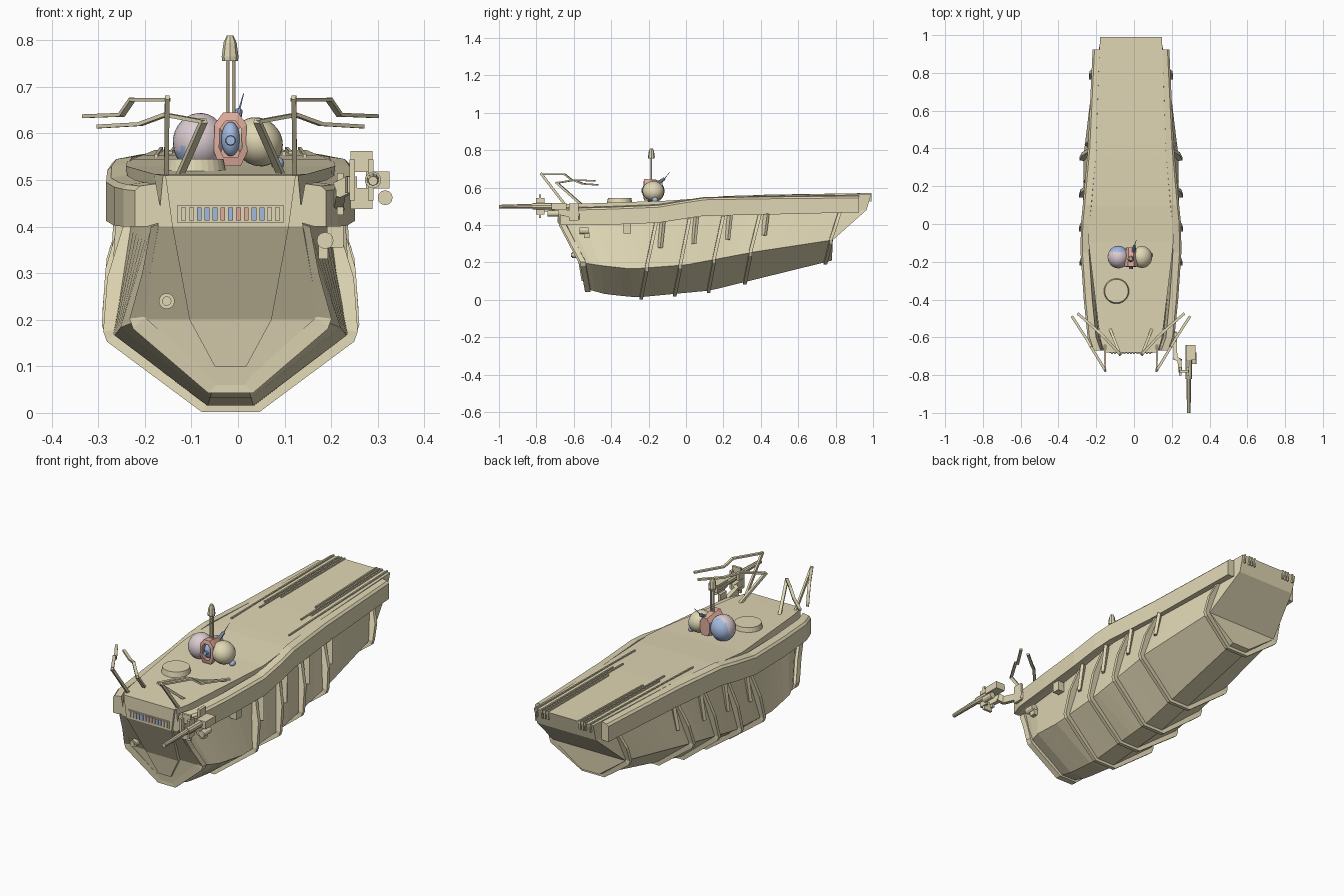
import bpy, bmesh, math
from mathutils import Vector, Matrix

if "Cube" in bpy.data.objects:
    bpy.data.objects.remove(bpy.data.objects["Cube"])

CX = -0.016  # hull centre line


def mat(name, r, g, b):
    m = bpy.data.materials.new(name)
    m.diffuse_color = (r, g, b, 1)
    m.use_nodes = True
    m.node_tree.nodes["Principled BSDF"].inputs["Base Color"].default_value = m.diffuse_color
    return m


KHAKI = mat("khaki", 0.75, 0.68, 0.46)
LILAC = mat("pale lilac", 0.72, 0.61, 0.64)
BLUE = mat("soft blue", 0.36, 0.49, 0.74)
SALMON = mat("salmon", 0.75, 0.42, 0.34)


def finish(name, bm, *mats, smooth=False):
    bmesh.ops.recalc_face_normals(bm, faces=bm.faces)
    me = bpy.data.meshes.new(name)
    bm.to_mesh(me)
    bm.free()
    for m in mats or (KHAKI,):
        me.materials.append(m)
    ob = bpy.data.objects.new(name, me)
    bpy.context.collection.objects.link(ob)
    for p in me.polygons:
        p.use_smooth = smooth
    return ob


def loft(name, rings, m=KHAKI, caps=True):
    bm = bmesh.new()
    vs = [[bm.verts.new(p) for p in r] for r in rings]
    n = len(vs[0])
    for a, b in zip(vs, vs[1:]):
        for i in range(n):
            bm.faces.new((a[i], a[(i + 1) % n], b[(i + 1) % n], b[i]))
    if caps:  # mirrored rings are capped by left/right quads
        for r in (vs[0], vs[-1]):
            for i in range(n // 2 - 1):
                bm.faces.new((r[i], r[i + 1], r[n - 2 - i], r[n - 1 - i]))
    return finish(name, bm, m)


def beam(name, pts, w, h, m=KHAKI):
    bm = bmesh.new()
    for a, b in zip(pts, pts[1:]):
        a, b = Vector(a), Vector(b)
        d = b - a
        M = Matrix.Translation((a + b) / 2) @ d.to_track_quat('Y', 'Z').to_matrix().to_4x4()
        bmesh.ops.create_cube(bm, size=1, matrix=M @ Matrix.Diagonal((w, d.length + min(w, h) * 0.6, h, 1)))
    return finish(name, bm, m)


def box(name, c, s, m=KHAKI):
    bm = bmesh.new()
    bmesh.ops.create_cube(bm, size=1, matrix=Matrix.Translation(c) @ Matrix.Diagonal((*s, 1)))
    return finish(name, bm, m)


def tube(name, a, b, r1, r2, n=16, m=KHAKI):
    a, b = Vector(a), Vector(b)
    M = Matrix.Translation((a + b) / 2) @ (b - a).to_track_quat('Z', 'Y').to_matrix().to_4x4()
    bm = bmesh.new()
    bmesh.ops.create_cone(bm, cap_ends=True, segments=n, radius1=r1, radius2=r2, depth=(b - a).length, matrix=M)
    return finish(name, bm, m)


def ball(name, c, s, *mats, rot=0):
    bm = bmesh.new()
    M = Matrix.Translation(c) @ Matrix.Rotation(rot, 4, 'Y') @ Matrix.Diagonal((*s, 1))
    bmesh.ops.create_uvsphere(bm, u_segments=24, v_segments=14, radius=1, matrix=M)
    return finish(name, bm, *mats, smooth=True)


# hull lines: (y, half width, z)
DECK = [(-.67, .145, .51), (-.6, .165, .513), (-.1, .225, .53), (.1, .22, .545), (.4, .185, .555), (.99, .164, .564)]
GUN = [(-.67, .155, .40), (-.45, .18, .40), (-.15, .215, .41), (.1, .22, .445), (.4, .205, .455), (.965, .162, .48)]
CHINE = [(-.56, .19, .2), (-.47, .235, .185), (-.29, .25, .165), (0, .255, .187), (.37, .25, .257), (.785, .2, .32)]
KEEL = [(-.54, .035, .06), (-.43, .045, .03), (-.26, .05, .013), (.13, .05, .05), (.78, .05, .21)]


def at(line, y):
    y = min(max(y, line[0][0]), line[-1][0])
    for a, b in zip(line, line[1:]):
        if y <= b[0]:
            t = (y - a[0]) / (b[0] - a[0])
            return Vector((a[1] + t * (b[1] - a[1]), y, a[2] + t * (b[2] - a[2])))


def mirror_ring(half):
    return [(CX + x, y, z) for x, y, z in half] + [(CX - x, y, z) for x, y, z in reversed(half)]


N = 26
rings = []
for i in range(N + 1):
    u = i / N
    rings.append(mirror_ring([at(L, L[0][0] + u * (L[-1][0] - L[0][0])) for L in (DECK, GUN, CHINE, KEEL)]))
loft("hull", rings)

# side belts: (y, outer half width, top, bottom)
BELT = [(-.67, .205, .482, .40), (-.6, .23, .485, .40), (-.4, .25, .49, .402), (-.15, .267, .50, .412),
        (0, .265, .525, .435), (.1, .255, .54, .45), (.4, .228, .545, .455), (.925, .203, .55, .468)]
for s, side in ((-1, "left"), (1, "right")):
    loft(side + "_belt", [[(CX + s * (o - .045), y, t + .01), (CX + s * (o - .01), y, t + .005),
                           (CX + s * o, y, t - .005), (CX + s * o, y, b),
                           (CX + s * (o - .025), y, b), (CX + s * (o - .06), y, b + .01)]
                          for y, o, t, b in BELT])


# ribs wrapped round the hull
def rib(name, yt, yc, yb, w=.018, mid=.032):
    g, c, k = at(GUN, yt), at(CHINE, yc), at(KEEL, yb)
    pts = [(g, .014, 0), (g.lerp(c, .5), mid, 0), (c, .022, .004), (c, .014, -.018), (k, .012, -.013)]
    rr = []
    for e, dy in ((0, -w / 2), (1, -w / 2), (1, w / 2), (0, w / 2)):
        half = [(p.x + (dx if e else -.01), p.y + dy, p.z + (dz if e else .008)) for p, dx, dz in pts]
        rr.append(mirror_ring(half))
    bm = bmesh.new()
    vs = [[bm.verts.new(p) for p in r] for r in rr]
    for j in range(4):
        a, b = vs[j], vs[(j + 1) % 4]
        for i in range(len(a) - 1):
            bm.faces.new((a[i], a[i + 1], b[i + 1], b[i]))
    finish(name, bm)


rib("front_rib", -.655, -.55, -.525, .03, .014)
for i, y in enumerate((-.21, -.03, .15, .345, .775)):
    rib(f"rib_{i + 1}", y + .05, y, y - .03)
    if i < 4:  # short fins under the belt beside each rib
        for s in (-1, 1):
            p, q = at(GUN, y + .085), at(CHINE, y + .06).lerp(at(GUN, y + .085), .45)
            beam(f"belt_fin_{i}_{s}", [(CX + s * (p.x + .014), p.y, p.z), (CX + s * (q.x + .002), q.y, q.z)], .03, .016)

# front plate, grille and port
loft("front_plate", [[(CX + w, y - .01, z), (CX + w, y + .02, z), (CX - w, y + .02, z), (CX - w, y - .01, z)]
                     for w, y, z in ((.14, -.67, .51), (.125, -.67, .40), (.088, -.565, .2), (.034, -.548, .1))])
box("grille_frame", (CX, -.681, .427), (.23, .006, .036))
SLOTS = [KHAKI, KHAKI, BLUE, BLUE, BLUE, SALMON, BLUE, SALMON, SALMON, BLUE, BLUE, KHAKI, KHAKI]
for i, m in enumerate(SLOTS):
    box(f"grille_slot_{i}", (CX + (i - 6) * .0168, -.685, .427), (.0105, .006, .028), m)
tube("front_port", (-.153, -.61, .24), (-.153, -.565, .24), .017, .017)
tube("front_port_core", (-.153, -.615, .24), (-.153, -.60, .24), .010, .010)

# deck rails and hatch
for i, (x, ys) in enumerate(((.088, .5), (.105, .36), (.12, .42), (.148, .2))):
    for s in (-1, 1):
        beam(f"deck_rail_{i}_{s}", [(CX + s * (x + .014 * (1 - ys)), ys, at(DECK, ys).z),
                                    (CX + s * x, .985, .564)], .007, .014)
        box(f"stern_rail_{i}_{s}", (CX + s * x, .986, .548), (.007, .01, .045))
tube("deck_hatch", (-.093, -.355, .505), (-.093, -.355, .545), .07, .062, 28)

# folded front blades
for s in (-1, 1):
    def side(pts):
        return [(CX + s * x, y, z) for x, y, z in pts]
    beam(f"outer_post_{s}", side([(.138, -.64, .50), (.136, -.775, .675)]), .010, .014)
    beam(f"outer_blade_{s}", side([(.136, -.775, .672), (.212, -.65, .672), (.234, -.61, .64), (.312, -.49, .637)]), .014, .008)
    beam(f"inner_post_{s}", side([(.109, -.56, .51), (.058, -.69, .625)]), .014, .012)
    beam(f"inner_blade_{s}", side([(.058, -.69, .625), (.14, -.6, .64), (.194, -.55, .62), (.281, -.475, .615)]), .014, .008)

# gun on its side arm
tube("gun_barrel", (.29, -1, .498), (.29, -.72, .502), .010, .015, 10)
tube("gun_body", (.29, -.82, .50), (.29, -.64, .50), .018, .018, 10)
box("gun_breech", (.30, -.68, .50), (.05, .08, .036))
beam("gun_frame", [(.245, -.78, .54), (.285, -.78, .54), (.285, -.78, .46), (.245, -.78, .46), (.245, -.78, .54)], .012, .045)
tube("gun_canister", (.316, -.74, .462), (.316, -.68, .462), .016, .016, 12)
beam("gun_arm", [(.245, -.78, .49), (.24, -.72, .49), (.22, -.71, .48), (.215, -.58, .45), (.19, -.57, .44)], .02, .035)
box("gun_bracket", (.22, -.60, .47), (.014, .05, .09))
tube("side_lamp", (.187, -.57, .37), (.187, -.52, .37), .018, .018, 12)
box("side_lamp_foot", (.183, -.53, .345), (.02, .03, .03))
box("side_vent", (CX + .225, -.315, .38), (.035, .04, .05))

# deck cupola: two shells, ring, blue core
shell = ball("left_shell", (-.083, -.175, .582), (.057, .06, .062), LILAC, BLUE, rot=.15)
for p in shell.data.polygons:  # rear of the shell is blue
    p.material_index = 1 if p.normal.y > .45 or (p.normal.x < -.6 and p.normal.z < -.2) else 0
ball("right_shell", (.043, -.175, .582), (.056, .058, .05), KHAKI, rot=.75)
ball("shell_foot", (.085, -.165, .535), (.014, .016, .014), BLUE)
bm = bmesh.new()
prof = [(.016, .645), (.034, .62), (.036, .56), (.022, .53)]
outer = [(x, z) for x, z in prof] + [(-x, z) for x, z in reversed(prof)]
loops = [[bm.verts.new((CX + x * k, y, .588 + (z - .588) * k)) for x, z in outer]
         for k, y in ((.68, -.20), (.68, -.228), (1, -.224), (1, -.205), (.75, -.125))]
for a, b in zip(loops, loops[1:]):
    for i in range(8):
        bm.faces.new((a[i], a[(i + 1) % 8], b[(i + 1) % 8], b[i]))
bm.faces.new(loops[0])
bm.faces.new(loops[-1])
finish("cupola_ring", bm, SALMON)
ball("cupola_core", (CX, -.205, .588), (.02, .026, .037), BLUE)
tube("core_lens", (CX, -.238, .585), (CX, -.22, .585), .010, .012, 10, BLUE)
tube("blue_spout", (-.008, -.17, .61), (.002, -.115, .648), .011, .008, 10, BLUE)
tube("spout_needle", (.002, -.115, .648), (.012, -.085, .685), .0025, .001, 5, BLUE)

# mast with pod
for x in (-.022, -.009):
    tube(f"mast_rod_{x}", (x, -.185, .62), (x, -.185, .765), .004, .004, 6)
loft("mast_pod", [[(CX - .001 + r * math.cos(a * math.pi / 4), -.185 + r * math.sin(a * math.pi / 4), z) for a in range(8)]
                  for r, z in ((.017, .755), (.018, .765), (.014, .795), (.007, .81))])
